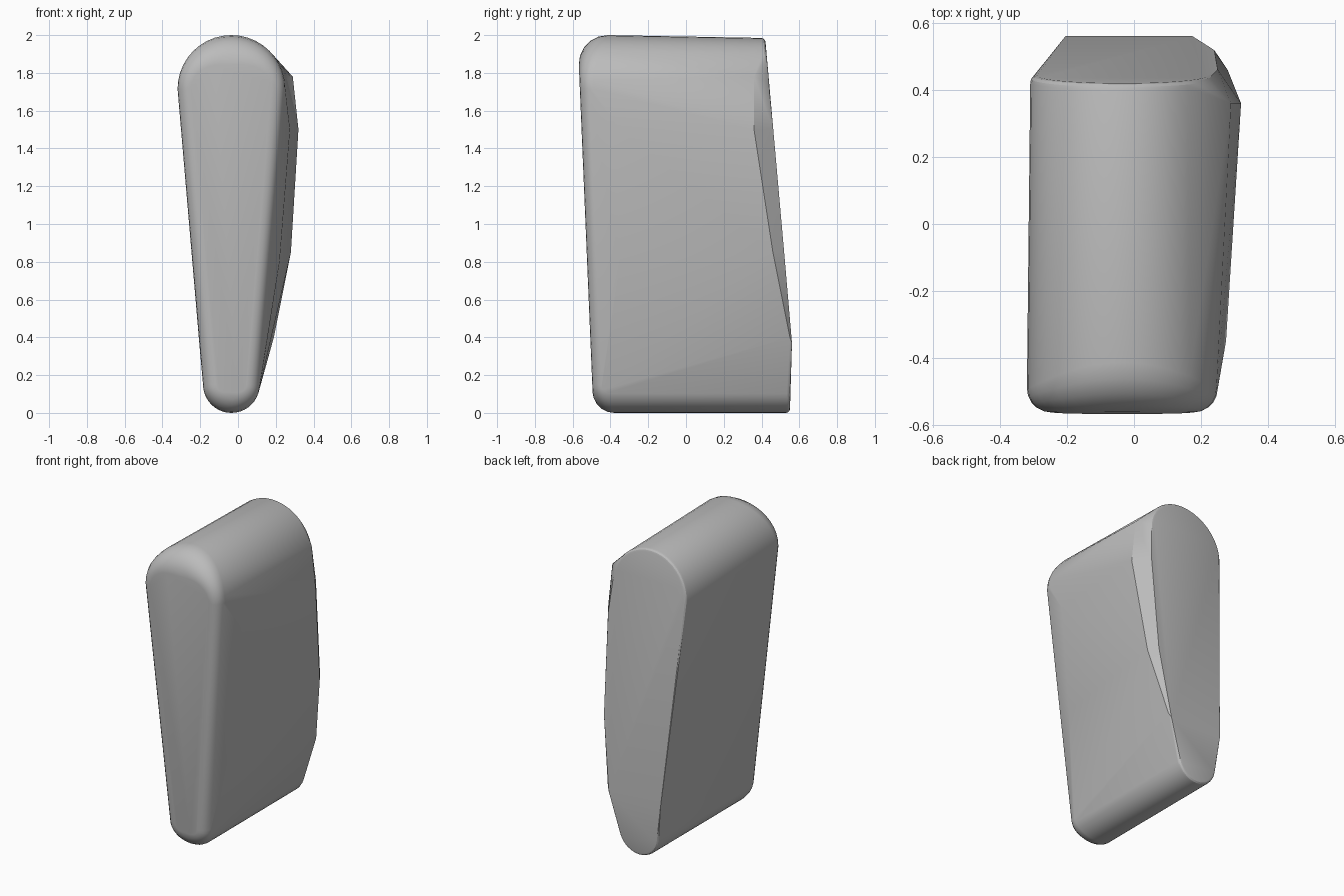
import bpy, bmesh, math

cube = bpy.data.objects.get("Cube")
if cube:
    bpy.data.objects.remove(cube, do_unlink=True)

grey = bpy.data.materials.new("plain grey")
grey.use_nodes = True
colour = (0.5, 0.5, 0.5, 1)
grey.diffuse_color = colour
grey.node_tree.nodes["Principled BSDF"].inputs["Base Color"].default_value = colour

CX = -0.035  # middle of the tapered outline


def outline(top_z, top_r, low_z, low_r, steps=20):
    """Tapered capsule in x and z: yields position and outward direction."""
    for z, r, start in ((top_z, top_r, 0), (low_z, low_r, math.pi)):
        for i in range(steps + 1):
            a = start + math.pi * i / steps
            nx, nz = math.cos(a), math.sin(a)
            yield CX + r * nx, z + r * nz, nx, nz


def front_y(z):
    return -0.49 - 0.042 * z


def back_y(z):
    return min(0.55 + 0.03 * z, 0.595 - 0.0886 * z)


points = []

# Front end, rounded more at the top than at the sides
for x, z, nx, nz in outline(1.715, 0.285, 0.15, 0.15):
    r = 0.07 + (0.09 if nz > 0 else 0.04) * nz * nz
    for k in range(6):
        a = math.pi / 2 * k / 5
        inset = r * (1 - math.sin(a))
        px, pz = x - nx * inset, z - nz * inset
        points.append((px, front_y(pz) + r * (1 - math.cos(a)), pz))

# Sloping back end with a narrow rounded rim
for x, z, nx, nz in outline(1.71, 0.275, 0.147, 0.147):
    for k in range(4):
        a = math.pi / 2 * k / 3
        inset = 0.02 * (1 - math.sin(a))
        px, pz = x - nx * inset, z - nz * inset
        points.append((px, back_y(pz) - 0.02 * (1 - math.cos(a)), pz))

# Knee of the back, and the flat cut along the back edge of the bulging side
points.append((-0.205, back_y(0.37), 0.37))
for x, z in ((0.25, 1.5), (0.24, 0.85), (0.175, 0.37)):
    points.append((x, back_y(z), z))
points += [(0.29, 0.36, 1.78), (0.32, 0.36, 1.5), (0.28, 0.46, 0.85), (0.19, 0.55, 0.4)]

# Swell of the side near the front
points += [(0.22, -0.35, 0.8), (0.275, -0.35, 1.5)]

# Wrap everything in one skin
bm = bmesh.new()
for p in points:
    bm.verts.new(p)
bmesh.ops.remove_doubles(bm, verts=bm.verts, dist=0.002)
hull = bmesh.ops.convex_hull(bm, input=bm.verts)
spare = {v for v in hull["geom_interior"] + hull["geom_unused"]
         if isinstance(v, bmesh.types.BMVert) and not v.link_faces}
bmesh.ops.delete(bm, geom=list(spare), context="VERTS")
bmesh.ops.dissolve_limit(bm, angle_limit=math.radians(0.5),
                         verts=bm.verts, edges=bm.edges)
bmesh.ops.recalc_face_normals(bm, faces=bm.faces)

mesh = bpy.data.meshes.new("rounded_wedge")
bm.to_mesh(mesh)
bm.free()
mesh.materials.append(grey)
wedge = bpy.data.objects.new("rounded_wedge", mesh)
bpy.context.collection.objects.link(wedge)
bpy.context.view_layer.objects.active = wedge
wedge.select_set(True)
bpy.ops.object.shade_smooth_by_angle(angle=math.radians(25))
